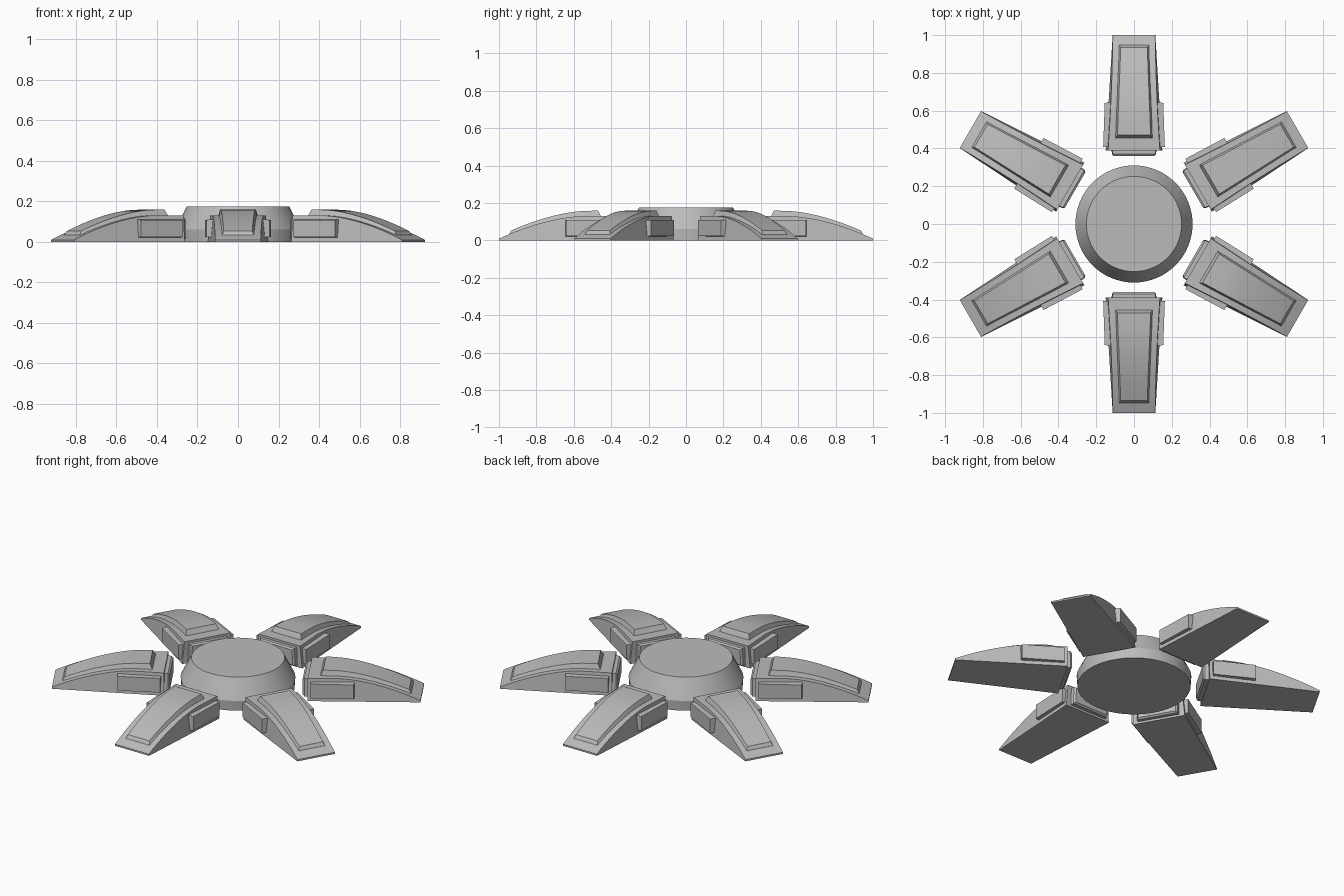
import bpy
import bmesh
import math
from mathutils import Matrix

cube = bpy.data.objects.get("Cube")
if cube:
    bpy.data.objects.remove(cube, do_unlink=True)

grey = bpy.data.materials.new("neutral grey")
grey.use_nodes = True
COLOUR = (0.5, 0.5, 0.5, 1)
grey.diffuse_color = COLOUR
grey.node_tree.nodes["Principled BSDF"].inputs["Base Color"].default_value = COLOUR


def finish(bm, name, turn=0.0):
    """Turn the part about the centre, then make it a smooth-by-angle object."""
    bmesh.ops.transform(bm, matrix=Matrix.Rotation(turn, 4, "Z"), verts=bm.verts)
    bmesh.ops.recalc_face_normals(bm, faces=bm.faces)
    mesh = bpy.data.meshes.new(name)
    bm.to_mesh(mesh)
    bm.free()
    mesh.materials.append(grey)
    obj = bpy.data.objects.new(name, mesh)
    bpy.context.collection.objects.link(obj)
    bpy.ops.object.select_all(action="DESELECT")
    obj.select_set(True)
    bpy.context.view_layer.objects.active = obj
    bpy.ops.object.shade_smooth_by_angle(angle=math.radians(25))


def loft(sections):
    """Join four-sided sections (y, low z, high z, low half width, high half width)."""
    bm = bmesh.new()
    rings = []
    for y, z0, z1, w0, w1 in sections:
        corners = ((-w0, z0), (w0, z0), (w1, z1), (-w1, z1))
        rings.append([bm.verts.new((x, y, z)) for x, z in corners])
    for a, b in zip(rings, rings[1:]):
        for i in range(4):
            j = (i + 1) % 4
            bm.faces.new((a[i], a[j], b[j], b[i]))
    bm.faces.new(rings[0])
    bm.faces.new(rings[-1])
    return bm


def crest(y):
    """Height of the arm's curved back."""
    t = max(0, (y - 0.55) / 0.45)
    return 0.13 - 0.12 * t ** 1.7


def half_width(y):
    return 0.15 - 0.037 * (y - 0.39) / 0.61


def span(a, b, n):
    return [a + (b - a) * i / n for i in range(n + 1)]


def arm_body():
    return loft([(y, 0, crest(y), half_width(y), half_width(y) - 0.1 * crest(y))
                 for y in [0.39] + span(0.55, 1, 14)])


def raised_panel():
    sections = []
    for y in [0.47] + span(0.55, 0.935, 12):
        t = (y - 0.47) / 0.465
        w = 0.088 - 0.018 * t
        sections.append((y, crest(y) - 0.008, crest(y) + 0.03 - 0.015 * t, w + 0.012, w))
    bm = loft(sections)
    # Lean the lower edges of both ends outwards
    for v in bm.verts:
        if v.co.z < crest(v.co.y):
            if v.co.y < 0.48:
                v.co.y -= 0.018
            elif v.co.y > 0.93:
                v.co.y += 0.016
                v.co.z = crest(v.co.y) - 0.006
    return bm


def inner_connector():
    return loft([(0.36, 0.02, 0.11, 0.108, 0.104), (0.37, 0.012, 0.117, 0.117, 0.113),
                 (0.4, 0.012, 0.117, 0.119, 0.115)])


def side_plate(side):
    bm = bmesh.new()
    bmesh.ops.create_cube(bm, size=1)
    bmesh.ops.scale(bm, vec=(0.04, 0.24, 0.09), verts=bm.verts)
    # Narrow the outer face for a slight chamfer
    for v in bm.verts:
        if v.co.x > 0:
            v.co.y *= 0.97
            v.co.z *= 0.94
        v.co.x -= 0.035 * v.co.y
    bmesh.ops.translate(bm, vec=(0.139, 0.525, 0.066), verts=bm.verts)
    for v in bm.verts:
        v.co.x *= side
    return bm


# Central hub, turned from a profile
hub = bmesh.new()
SIDES = 64
profile = [(0.306, 0), (0.31, 0.06), (0.252, 0.175)]
rings = [[hub.verts.new((r * math.cos(math.tau * i / SIDES),
                         r * math.sin(math.tau * i / SIDES), z))
          for i in range(SIDES)] for r, z in profile]
for low, high in zip(rings, rings[1:]):
    for i in range(SIDES):
        j = (i + 1) % SIDES
        hub.faces.new((low[i], low[j], high[j], high[i]))
hub.faces.new(rings[0])
hub.faces.new(rings[-1])
finish(hub, "hub")

# Six arms around the hub
for k in range(6):
    turn = k * math.tau / 6
    finish(arm_body(), f"arm_body_{k + 1}", turn)
    finish(raised_panel(), f"raised_panel_{k + 1}", turn)
    finish(inner_connector(), f"inner_connector_{k + 1}", turn)
    for label, side in (("a", 1), ("b", -1)):
        finish(side_plate(side), f"side_plate_{k + 1}{label}", turn)
